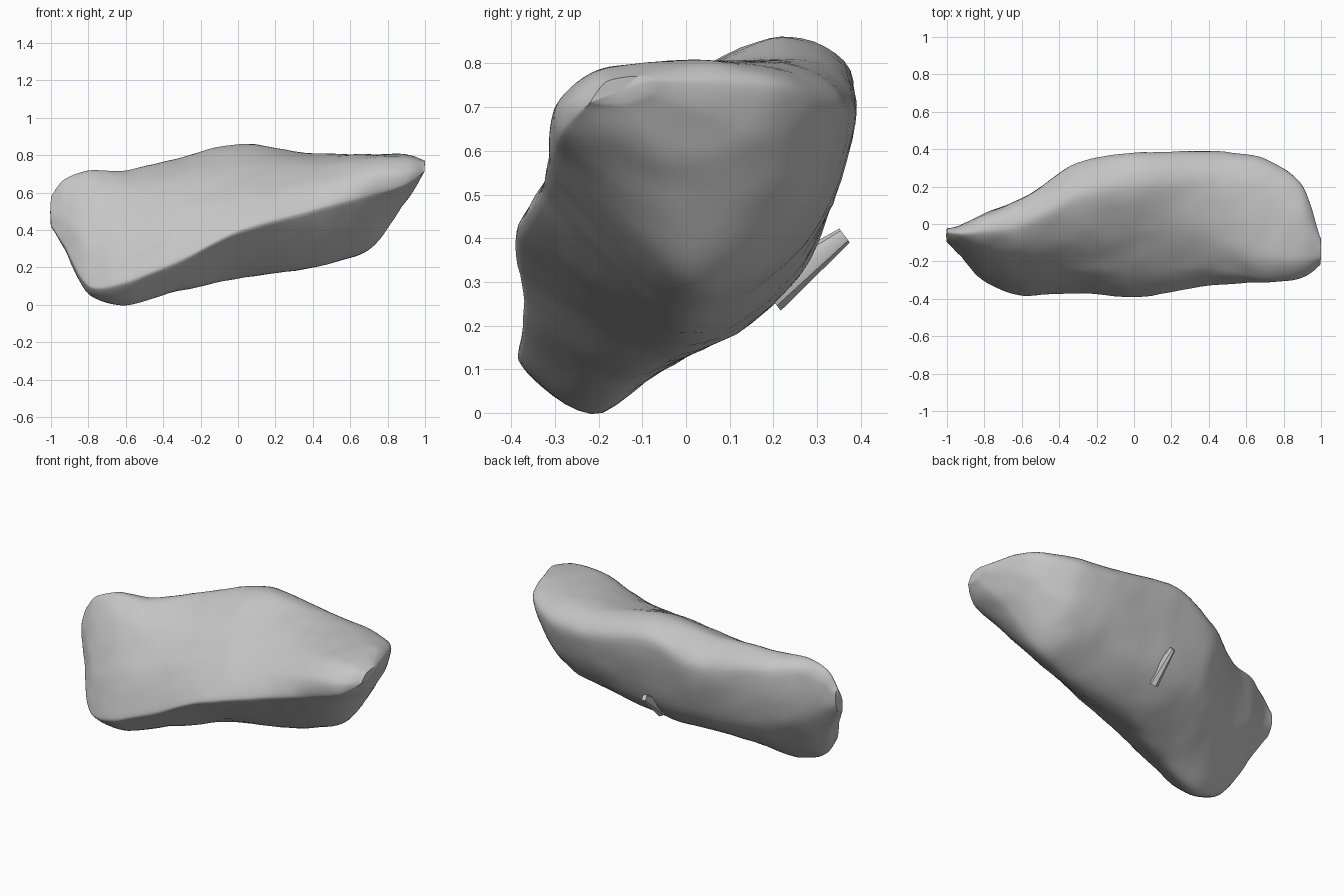
import bpy, bmesh, math
from mathutils import Vector, noise

old = bpy.data.objects.get("Cube")
if old:
    bpy.data.objects.remove(old, do_unlink=True)

# One plain stone colour
stone = bpy.data.materials.new("grey_stone")
stone.use_nodes = True
colour = (0.56, 0.56, 0.56, 1)
stone.diffuse_color = colour
shader = next(n for n in stone.node_tree.nodes if n.type == 'BSDF_PRINCIPLED')
shader.inputs["Base Color"].default_value = colour
shader.inputs["Roughness"].default_value = 0.9

# Cross-sections in hundredths: x, then (y, z) for
# front crest, upper face, high face, ridge, back, lower back, keel
SECTIONS = [
    (-93, (-17, 32), (-15, 46), (-10, 60), (-5, 67), (-1, 60), (-2, 45), (-9, 31)),
    (-80, (-31, 10), (-26, 34), (-14, 62), (-4, 72), (5, 65), (3, 36), (-18, 7)),
    (-60, (-38, 12), (-30, 37), (-15, 62), (0, 72), (13, 64), (9, 30), (-19, 0)),
    (-30, (-37, 24), (-26, 48), (-8, 68), (15, 79), (33, 66), (20, 28), (-13, 8)),
    (0, (-39, 39), (-25, 58), (-3, 75), (21, 86), (38, 76), (26, 31), (-4, 14)),
    (40, (-33, 50), (-25, 64), (-5, 76), (25, 81), (39, 69), (27, 37), (-2, 20)),
    (70, (-30, 58), (-29, 70), (-16, 79), (20, 80), (35, 70), (25, 44), (1, 30)),
    (90, (-28, 64), (-28, 71), (-18, 79), (6, 80), (20, 75), (14, 63), (-4, 55)),
    (100, (-22, 71), (-21, 73), (-18, 76), (-12, 77), (-8, 76), (-9, 73), (-15, 71)),
]


def hermite(a, b, ta, tb, t):
    return (a * (2*t**3 - 3*t**2 + 1) + ta * (t**3 - 2*t**2 + t)
            + b * (3*t**2 - 2*t**3) + tb * (t**3 - t**2))


def smooth_path(keys, steps, closed, crisp=()):
    """Spline through the keys; crisp keys get a tighter bend."""
    n = len(keys)

    def tangent(i):
        if closed:
            d = keys[(i + 1) % n] - keys[i - 1]
        else:
            d = keys[min(i + 1, n - 1)] - keys[max(i - 1, 0)]
        return d * (0.12 if i in crisp else 0.42)

    out = []
    for i in range(n if closed else n - 1):
        j = (i + 1) % n
        out += [hermite(keys[i], keys[j], tangent(i), tangent(j), s / steps)
                for s in range(steps)]
    return out if closed else out + [keys[-1]]


def shrunk(ring, centre, factor):
    """Small closing ring for the blunt end of the slab."""
    mid = sum(ring, Vector()) / len(ring)
    out = [(p - mid) * factor + Vector(centre) for p in ring]
    for p in out:
        p.x = centre[0]
    return out


def make_object(name, bm, angle):
    bmesh.ops.recalc_face_normals(bm, faces=bm.faces)
    mesh = bpy.data.meshes.new(name)
    bm.to_mesh(mesh)
    bm.free()
    mesh.materials.append(stone)
    obj = bpy.data.objects.new(name, mesh)
    bpy.context.collection.objects.link(obj)
    bpy.ops.object.select_all(action='DESELECT')
    obj.select_set(True)
    bpy.context.view_layer.objects.active = obj
    bpy.ops.object.shade_smooth_by_angle(angle=math.radians(angle))


# Slab body: loft through the sections, closed at both ends
rings = [[Vector((x, y, z)) / 100 for y, z in pts] for x, *pts in SECTIONS]
rings.insert(0, shrunk(rings[0], (-1, -0.06, 0.5), 0.45))
rails = [smooth_path(list(rail), 8, False) for rail in zip(*rings)]
bm = bmesh.new()
loops = [[bm.verts.new(p) for p in smooth_path(list(ring), 8, True, crisp=(0,))]
         for ring in zip(*rails)]
for a, b in zip(loops, loops[1:]):
    for i in range(len(a)):
        j = (i + 1) % len(a)
        bm.faces.new((a[i], a[j], b[j], b[i]))
caps = [bm.faces.new(loops[0]), bm.faces.new(loops[-1])]
bmesh.ops.poke(bm, faces=caps)

# Weathered surface: broad dents and small ripples
bmesh.ops.recalc_face_normals(bm, faces=bm.faces)
bm.normal_update()
for v, normal in [(v, v.normal.copy()) for v in bm.verts]:
    dent = 0.006 * noise.noise(v.co * 5) + 0.004 * noise.noise(v.co * 11)
    v.co += normal * dent
make_object("rock_slab", bm, 60)

# Small splinter standing out of the lower back
bm = bmesh.new()
bmesh.ops.create_cone(bm, cap_ends=True, segments=8, radius1=0.05, radius2=0.02, depth=0.22)
turn = Vector((0, 0.8, 0.6)).to_track_quat('Z', 'Y')
for v in bm.verts:
    v.co.x *= 0.7
    v.co = turn @ v.co + Vector((0.03, 0.275, 0.34))
make_object("back_splinter", bm, 40)
